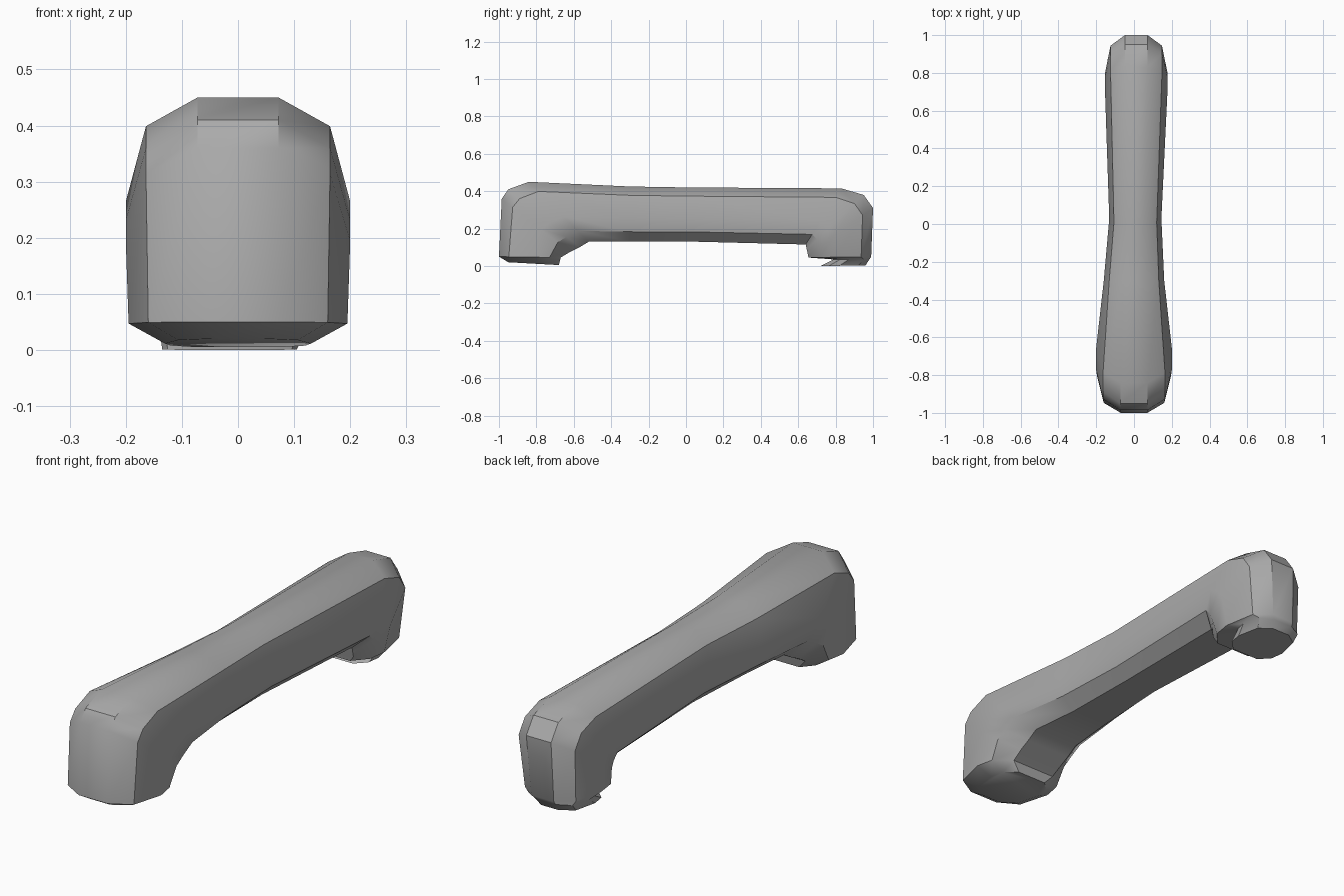
import bpy, bmesh

cube = bpy.data.objects.get("Cube")
if cube:
    bpy.data.objects.remove(cube)

# One plain grey for the whole handle
grey = bpy.data.materials.new("plain grey")
grey.use_nodes = True
colour = (0.4, 0.4, 0.4, 1)
grey.diffuse_color = colour
grey.node_tree.nodes["Principled BSDF"].inputs["Base Color"].default_value = colour

# Cross-section: (share of half width, share of the way from outer to inner side)
HALF = [(0.36, 0), (0.82, 0.16), (1, 0.58), (0.92, 0.82), (0.55, 1)]
PROFILE = HALF + [(-a, t) for a, t in reversed(HALF)]

# Sections along the path: outer (y, z), inner (y, z), half width, centre x
SECTIONS = [
    # front foot
    ((-0.95, 0.02), (-0.68, 0.005), 0.13, 0),
    ((-1.0, 0.05), (-0.67, 0.045), 0.195, 0),
    ((-0.985, 0.36), (-0.62, 0.075), 0.2, 0),
    ((-0.95, 0.41), (-0.57, 0.1), 0.2, 0),
    # grip
    ((-0.84, 0.45), (-0.52, 0.13), 0.2, 0),
    ((-0.3, 0.425), (-0.3, 0.13), 0.16, 0),
    ((0.0, 0.42), (0.05, 0.13), 0.138, 0.007),
    ((0.83, 0.415), (0.64, 0.115), 0.166, 0.012),
    # back foot, with a notch above its pad
    ((0.95, 0.38), (0.645, 0.09), 0.166, 0.012),
    ((1.0, 0.31), (0.65, 0.07), 0.166, 0.012),
    ((0.99, 0.05), (0.655, 0.045), 0.15, 0),
    ((0.98, 0.035), (0.79, 0.035), 0.13, -0.01),
    ((0.96, 0.003), (0.72, 0.0), 0.12, -0.015),
]

bm = bmesh.new()
rings = []
for (oy, oz), (iy, iz), width, cx in SECTIONS:
    rings.append([bm.verts.new((cx + a * width, oy + (iy - oy) * t, oz + (iz - oz) * t))
                  for a, t in PROFILE])

# Skin between neighbouring sections, then close both soles
count = len(PROFILE)
for low, high in zip(rings, rings[1:]):
    for i in range(count):
        j = (i + 1) % count
        bm.faces.new((low[i], low[j], high[j], high[i]))
bm.faces.new(rings[0])
bm.faces.new(rings[-1])
bmesh.ops.recalc_face_normals(bm, faces=bm.faces)

mesh = bpy.data.meshes.new("handle")
bm.to_mesh(mesh)
bm.free()
mesh.materials.append(grey)
handle = bpy.data.objects.new("handle", mesh)
bpy.context.collection.objects.link(handle)

# Smooth gentle bends, keep hard edges
bpy.ops.object.select_all(action='DESELECT')
handle.select_set(True)
bpy.context.view_layer.objects.active = handle
bpy.ops.object.shade_smooth_by_angle(angle=0.6)
